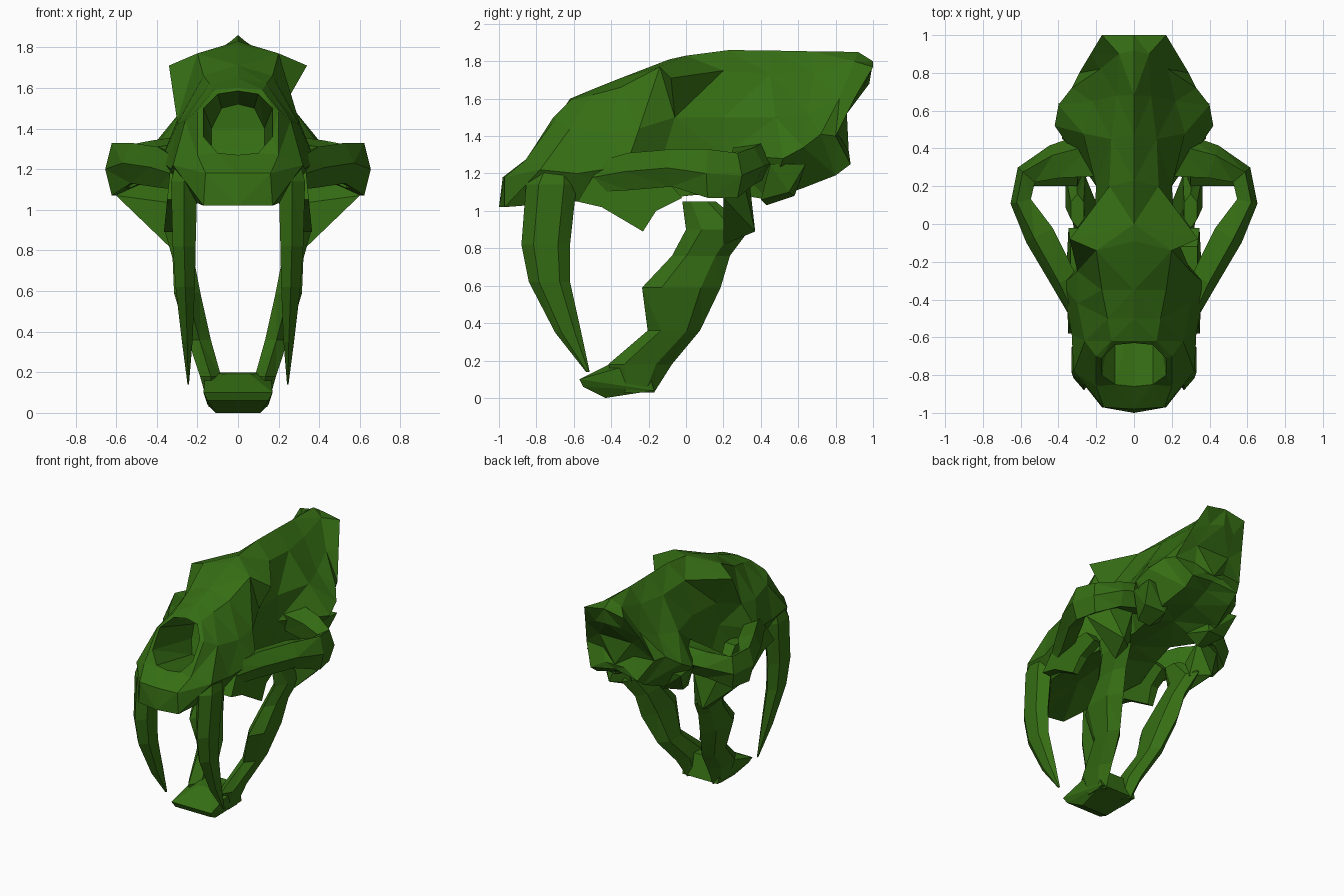
import bpy, bmesh, math
from mathutils import Vector

mat = bpy.data.materials.new("green_bone")
mat.diffuse_color = (0.036, 0.155, 0.007, 1)


def finish(bm, name):
    bmesh.ops.remove_doubles(bm, verts=bm.verts, dist=0.0005)
    bmesh.ops.triangulate(bm, faces=bm.faces)
    bmesh.ops.recalc_face_normals(bm, faces=bm.faces)
    me = bpy.data.meshes.new(name)
    bm.to_mesh(me)
    bm.free()
    me.materials.append(mat)
    ob = bpy.data.objects.new(name, me)
    bpy.context.collection.objects.link(ob)
    return ob


def mirror(ob):
    m = ob.modifiers.new("mirror", "MIRROR")
    m.use_axis[0] = True
    m.use_mirror_merge = False
    return ob


def loft(name, rings):
    bm = bmesh.new()
    vs = [[bm.verts.new(p) for p in r] for r in rings]
    n = len(vs[0])
    for a, b in zip(vs, vs[1:]):
        for i in range(n):
            j = (i + 1) % n
            bm.faces.new((a[i], a[j], b[j], b[i]))
    bm.faces.new(vs[0])
    bm.faces.new(vs[-1])
    return finish(bm, name)


def whole(half):
    """Full ring from a half outline running top centre to bottom centre."""
    return half + [(-x, y, z) for x, y, z in half[-2:0:-1]]


def column(name, stations, sides=6):
    """Level elliptical rings: centre x, y, z and half sizes in x, y."""
    rings = []
    for x, y, z, a, b in stations:
        ts = [2 * math.pi * i / sides for i in range(sides)]
        rings.append([(x + a * math.sin(t), y + b * math.cos(t), z) for t in ts])
    return mirror(loft(name, rings))


def hull(name, pts):
    bm = bmesh.new()
    for p in pts:
        bm.verts.new(p)
    bmesh.ops.convex_hull(bm, input=bm.verts)
    bmesh.ops.delete(bm, geom=[v for v in bm.verts if not v.link_faces], context="VERTS")
    return finish(bm, name)


# Face: nasal cavity, nasal rim, muzzle, brow
face = [
    [(0, -.35, 1.52), (.08, -.35, 1.5), (.13, -.35, 1.4), (.13, -.38, 1.3), (.1, -.42, 1.2), (0, -.42, 1.2)],
    [(0, -.63, 1.585), (.1, -.64, 1.57), (.17, -.71, 1.5), (.17, -.8, 1.36), (.1, -.85, 1.28), (0, -.86, 1.27)],
    [(0, -.62, 1.6), (.12, -.62, 1.59), (.2, -.7, 1.49), (.2, -.86, 1.27), (.16, -.97, 1.18), (0, -.98, 1.18)],
    [(0, -.5, 1.65), (.14, -.5, 1.62), (.26, -.62, 1.44), (.32, -.78, 1.22), (.17, -.97, 1.02), (0, -1, 1.02)],
    [(0, -.35, 1.71), (.17, -.35, 1.66), (.3, -.42, 1.42), (.33, -.58, 1.2), (.24, -.6, 1.05), (0, -.6, 1.12)],
    [(0, -.09, 1.81), (.2, -.14, 1.77), (.3, -.25, 1.44), (.38, -.32, 1.24), (.27, -.25, 1.05), (0, -.25, 1.15)],
]
# Braincase: brow processes, narrow waist, broad rear, crest
brain = [
    [(0, 0, 1.83), (.34, -.08, 1.71), (.22, -.06, 1.5), (.2, -.12, 1.3), (.2, 0, 1.08), (0, 0, 1.14)],
    [(0, .23, 1.86), (.13, .2, 1.75), (.2, .2, 1.5), (.2, .2, 1.3), (.16, .2, 1.1), (0, .2, 1.14)],
    [(0, .47, 1.857), (.12, .45, 1.73), (.27, .48, 1.5), (.42, .52, 1.28), (.24, .44, 1.06), (0, .43, 1.15)],
    [(0, .68, 1.853), (.09, .68, 1.74), (.22, .65, 1.52), (.4, .63, 1.34), (.24, .62, 1.12), (0, .65, 1.18)],
]
# Back of skull: flared rear ridge and the hollow behind it
back = [
    [(0, .92, 1.85), (.08, .9, 1.8), (.18, .82, 1.6), (.33, .72, 1.41), (.2, .8, 1.19), (0, .78, 1.24)],
    [(0, 1, 1.8), (.17, 1, 1.77), (.23, .9, 1.6), (.29, .8, 1.4), (.2, .88, 1.25), (0, .86, 1.28)],
    [(0, .98, 1.68), (.11, .95, 1.66), (.14, .86, 1.52), (.13, .82, 1.4), (.08, .87, 1.32), (0, .87, 1.32)],
]
loft("skull", [whole(h) for h in face + brain + back])

# Cheek arches: five-sided rings across the path (x, y, z, half thickness, half height)
path = [(.3, -.48, 1.18, .04, .08), (.37, -.3, 1.21, .07, .1), (.5, -.06, 1.23, .08, .1),
        (.6, .12, 1.2, .055, .13), (.57, .26, 1.19, .06, .12), (.42, .33, 1.24, .09, .1),
        (.22, .37, 1.27, .12, .1)]
rings = []
for i, (x, y, z, w, h) in enumerate(path):
    p, q = path[max(i - 1, 0)], path[min(i + 1, len(path) - 1)]
    n = Vector((q[1] - p[1], p[0] - q[0], 0)).normalized()
    rings.append([Vector((x, y, z + k * h)) + n * w * s
                  for s, k in ((1, 0), (.4, 1), (-1, .7), (-.8, -.7), (.4, -1))])
mirror(loft("cheek_arch", rings))

# Long sabre teeth with their roots on the muzzle
column("sabre_tooth", [(.25, -.68, 1.34, .03, .05), (.265, -.72, 1.14, .075, .135),
                       (.265, -.75, .82, .065, .13), (.26, -.73, .62, .055, .11),
                       (.25, -.63, .35, .03, .07), (.245, -.525, .14, .004, .01)])

# Cheek teeth: narrow blades hanging below the muzzle
side = [(-.58, 1.05), (-.45, 1.02), (-.23, .89), (-.16, 1), (-.02, 1.07), (-.12, 1.18), (-.5, 1.18)]
mirror(loft("cheek_teeth", [[(x + k * (z - .89), y, z) for y, z in side]
                            for x, k in ((.32, -.25), (.365, -.1))]))

# Ear bulges under the braincase
mirror(hull("ear_bulge", [(.12, .42, 1.1), (.3, .4, 1.06), (.36, .55, 1.1), (.2, .58, 1.08),
                          (.22, .43, 1.03), (.38, .45, 1.25), (.4, .64, 1.25), (.15, .6, 1.25)]))

# Lower jaw: chin, side branches, hinges
chin = [(.17, -.57, .1), (.15, -.55, .06), (.11, -.43, 0), (.15, -.17, .04), (.06, -.39, .19), (.16, -.22, .2)]
hull("chin", chin + [(-x, y, z) for x, y, z in chin])
column("jaw_branch", [(.11, -.27, .03, .04, .1), (.135, -.245, .18, .06, .17),
                      (.19, -.065, .36, .065, .14), (.25, -.025, .59, .075, .21),
                      (.27, .08, .76, .06, .155), (.31, .17, .9, .06, .17), (.3, .07, 1.05, .04, .09)])
mirror(hull("jaw_hinge", [(.27, .28, .88), (.4, .37, .89), (.34, .2, .82), (.3, .2, 1.03),
                          (.6, .2, 1.07), (.5, .31, 1.15), (.3, .34, 1.15)]))
